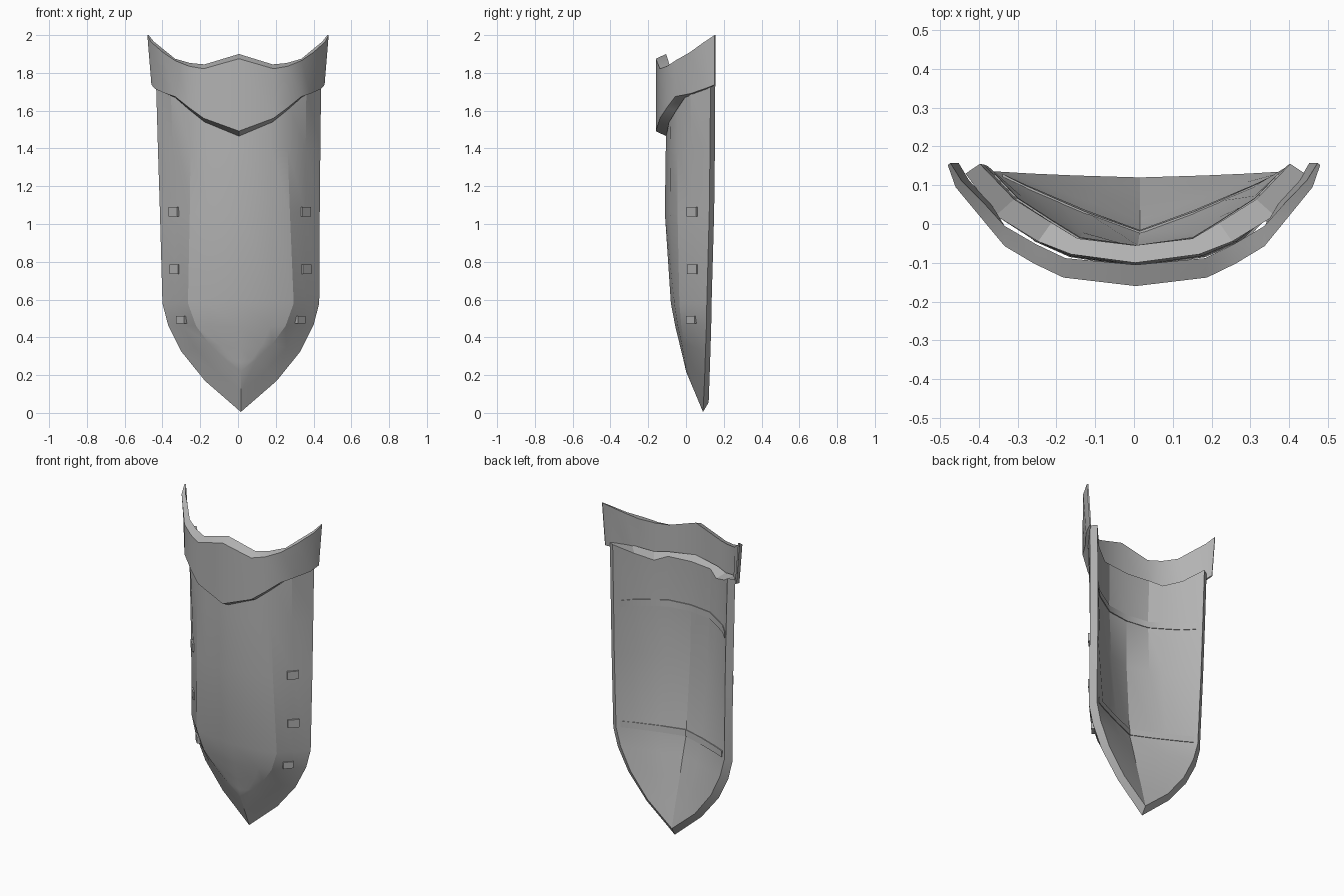
import bpy, bmesh, math
from mathutils import Vector

if "Cube" in bpy.data.objects:
    bpy.data.objects.remove(bpy.data.objects["Cube"])

# Half-profile rows of the plate front: rim point, facet ridge point, centre line (y, z), facet bulge
ROWS = [((.437, .13, 1.75), (.25, -.045, 1.675), (-.10, 1.70), .026),
        ((.430, .127, 1.40), (.257, -.046, 1.40), (-.107, 1.40), .014),
        ((.423, .123, 1.06), (.265, -.045, 1.06), (-.112, 1.06), .005),
        ((.415, .110, .58), (.28, -.035, .58), (-.08, .58), 0),
        ((.385, .108, .465), (.237, -.025, .46), (-.055, .45), 0),
        ((.315, .103, .325), (.167, -.01, .365), (-.028, .34), 0),
        ((.190, .098, .17), (.085, -.003, .285), (-.010, .265), 0),
        ((0, .09, .005), (0, 0, .22), (0, .22), 0)]
# Plate back: rim point, centre line (y, z), roundness (0 = straight V section)
BACK = [((.400, .155, 1.755), (-.055, 1.675), 1),
        ((.392, .153, 1.40), (-.060, 1.40), 1),
        ((.386, .149, 1.06), (-.055, 1.06), .7),
        ((.378, .136, .60), (-.020, .58), .1),
        ((.347, .134, .485), (.010, .475), 0),
        ((.280, .130, .345), (.045, .34), 0),
        ((.165, .125, .195), (.085, .195), 0),
        ((0, .12, .055), (.12, .055), 0)]


def half(row):
    rim, ridge, c = Vector(row[0]), Vector(row[1]), Vector((0, *row[2]))
    mid = rim.lerp(ridge, .5) + Vector((.6, -.8, 0)) * row[3]
    inner = c.lerp(ridge, .66)
    inner.y = c.y + (ridge.y - c.y) * .4
    return [rim, mid, ridge, inner, c]


def half_back(row):
    rim, c, k = Vector(row[0]), Vector((0, *row[1])), row[2]
    out = []
    for t, dy, dz in ((0, 0, 0), (.22, -.045, -.05), (.46, -.055, -.07), (.63, -.06, -.03), (1, 0, 0)):
        p = rim.lerp(c, t)
        p.y += dy * k
        if p.z > 1.6:
            p.z += dz
        out.append(p)
    return out


def full(pts):
    left = [Vector((-p.x, p.y, p.z)) for p in pts]
    out = left + [p.copy() for p in pts[-2::-1]]
    for p in out:
        p.x += .015 - .012 * min(1, max(0, (p.z - .58) / 1.1))
    return out


metal = bpy.data.materials.new("dark_grey")
metal.diffuse_color = (.45, .45, .45, 1)
metal.use_nodes = True
metal.node_tree.nodes["Principled BSDF"].inputs["Base Color"].default_value = metal.diffuse_color


def make(name, rows, angle=25):
    """Loft closed rings into a solid with capped ends."""
    bm = bmesh.new()
    grid = [[bm.verts.new(p) for p in r] for r in rows]
    n = len(grid[0])
    for a, b in zip(grid, grid[1:]):
        for i in range(n):
            j = (i + 1) % n
            bm.faces.new((a[i], b[i], b[j], a[j]))
    h = n // 2
    for g in (grid[0], grid[-1]):
        if (g[0].co - g[h - 1].co).length < .002:    # collapsed tip needs no cap
            continue
        for i in range(h - 1):
            bm.faces.new((g[i], g[i + 1], g[n - 2 - i], g[n - 1 - i]))
    bmesh.ops.remove_doubles(bm, verts=bm.verts, dist=.0005)
    bmesh.ops.recalc_face_normals(bm, faces=bm.faces)
    me = bpy.data.meshes.new(name)
    bm.to_mesh(me)
    bm.free()
    me.materials.append(metal)
    ob = bpy.data.objects.new(name, me)
    bpy.context.collection.objects.link(ob)
    bpy.ops.object.select_all(action='DESELECT')
    ob.select_set(True)
    bpy.context.view_layer.objects.active = ob
    bpy.ops.object.shade_smooth_by_angle(angle=math.radians(angle))
    return ob


# Main curved plate: front row and back row joined into one ring per level
back_rows = [full(half_back(r)) for r in BACK]
make("shield_plate", [full(half(f)) + b[::-1] for f, b in zip(ROWS, back_rows)], 17)


# Thin straps lying on the inside of the plate
def section(z, dy):
    for a, b in zip(back_rows, back_rows[1:]):
        if b[4].z <= z <= a[4].z:
            t = (a[4].z - z) / (a[4].z - b[4].z)
            return [p.lerp(q, t) + Vector((0, dy, 0)) for p, q in zip(a, b)][:]


for name, z in (("upper_strap", 1.36), ("lower_strap", .585)):
    front = [section(z + .04, -.01), section(z, -.01)]
    rear = [section(z + .04, .005), section(z, .005)]
    for r in front + rear:                           # stop short of the rim
        r[0], r[-1] = r[0].lerp(r[1], .3), r[-1].lerp(r[-2], .3)
    make(name, [[front[0][i], front[1][i], rear[1][i], rear[0][i]] for i in range(9)])

# Collar stations: outer x, y; inner x, y; top z outer, inner; bottom z outer, inner
COLLAR = [(0, -.16, 0, -.105, 1.875, 1.90, 1.492, 1.465),
          (.185, -.138, .18, -.088, 1.822, 1.845, 1.56, 1.54),
          (.26, -.102, .255, -.052, 1.835, 1.852, 1.615, 1.60),
          (.335, -.057, .335, -.005, 1.865, 1.875, 1.675, 1.67),
          (.40, .022, .387, .053, 1.91, 1.918, 1.69, 1.69),
          (.46, .095, .445, .112, 1.963, 1.965, 1.715, 1.715),
          (.48, .152, .473, .157, 2.0, 2.0, 1.737, 1.737)]


def ring(s, side):
    xo, yo, xi, yi, to, ti, bo, bi = s
    k = .955 if xo > .37 else 1
    pts = ((xo, yo, to), (xo * k, yo, bo), (xi * k, yi, bi), (xi, yi, ti))
    return [Vector((side * x + .005 * (1 - xo / .48), y, z)) for x, y, z in pts]


make("collar", [ring(s, -1) for s in COLLAR[:0:-1]] + [ring(s, 1) for s in COLLAR], 35)

# Small square studs on the side facets
for side in (-1, 1):
    for i, (x, y, z) in enumerate(((.349, .033, 1.065), (.348, .036, .76), (.311, .032, .493))):
        bpy.ops.mesh.primitive_cube_add(size=1, location=(side * x + (.010, .013, .015)[i], y, z),
                                        rotation=(0, 0, -side * math.radians(43)))
        ob = bpy.context.object
        ob.name = f"stud_{'left' if side < 0 else 'right'}_{i + 1}"
        ob.scale = (.016, .066, .05) if i < 2 else (.03, .06, .04)
        ob.data.materials.append(metal)
